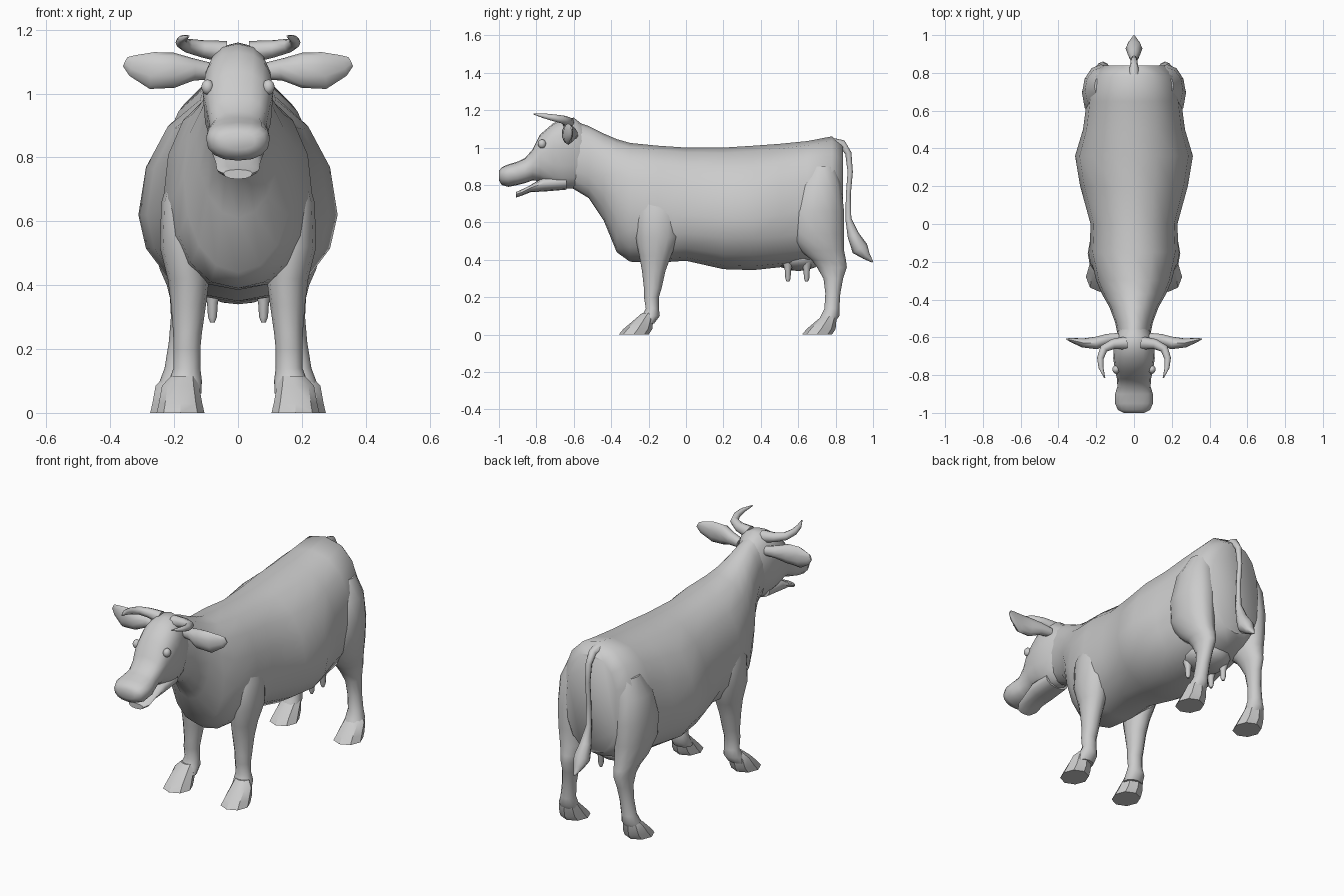
import bpy, bmesh, math
from mathutils import Vector


def loft(name, rings, mirror=False, angle=50):
    """Skin a list of point rings into a closed tube, optionally mirrored in x."""
    bm = bmesh.new()
    vs = [[bm.verts.new(p) for p in r] for r in rings]
    n = len(vs[0])
    for a, b in zip(vs, vs[1:]):
        for i in range(n):
            j = (i + 1) % n
            bm.faces.new((a[i], a[j], b[j], b[i]))
    bm.faces.new(vs[0])
    bm.faces.new(vs[-1])
    bmesh.ops.recalc_face_normals(bm, faces=bm.faces)
    return finish(name, bm, mirror, angle)


def finish(name, bm, mirror=False, angle=50):
    me = bpy.data.meshes.new(name)
    bm.to_mesh(me)
    bm.free()
    ob = bpy.data.objects.new(name, me)
    bpy.context.collection.objects.link(ob)
    bpy.ops.object.select_all(action='DESELECT')
    ob.select_set(True)
    bpy.context.view_layer.objects.active = ob
    bpy.ops.object.shade_smooth_by_angle(angle=math.radians(angle))
    if mirror:
        ob.modifiers.new("mirror", 'MIRROR').use_mirror_merge = False
    return ob


def sections(rows, n=16):
    """Upright cross-sections: y, top z, bottom z, half width, z of widest, squareness."""
    rings = []
    for y, zt, zb, w, zw, p in rows:
        ring = []
        for i in range(n):
            a = math.tau * i / n
            c, s = math.cos(a), math.sin(a)
            h = (zt - zw) if s > 0 else (zw - zb)
            ring.append(Vector((w * math.copysign(abs(c) ** p, c), y,
                                zw + h * math.copysign(abs(s) ** p, s))))
        rings.append(ring)
    return rings


def slices(rows, n=12):
    """Level cross-sections: z, centre x, radius x, front y, back y."""
    return [[Vector((x + rx * math.cos(math.tau * i / n),
                     (y0 + y1) / 2 + (y1 - y0) / 2 * math.sin(math.tau * i / n), z))
             for i in range(n)] for z, x, rx, y0, y1 in rows]


def tube(rows, side, n=10):
    """Sections along a path: x, y, z, radius along 'side', other radius."""
    pts = [Vector(r[:3]) for r in rows]
    rings = []
    for k, r in enumerate(rows):
        t = (pts[min(k + 1, len(pts) - 1)] - pts[max(k - 1, 0)]).normalized()
        s = Vector(side)
        u = (s - t * s.dot(t)).normalized()
        v = t.cross(u)
        rings.append([pts[k] + u * r[3] * math.cos(math.tau * i / n)
                      + v * r[4] * math.sin(math.tau * i / n) for i in range(n)])
    return rings


def ball(name, centre, radii, mirror=False):
    bm = bmesh.new()
    bmesh.ops.create_uvsphere(bm, u_segments=14, v_segments=8, radius=1)
    bmesh.ops.scale(bm, vec=radii, verts=bm.verts)
    bmesh.ops.translate(bm, vec=centre, verts=bm.verts)
    return finish(name, bm, mirror)


# Trunk and neck
loft("body", sections([
    (-0.62, 1.15, 0.79, 0.08, 0.95, 1),
    (-0.52, 1.115, 0.73, 0.10, 0.92, 1),
    (-0.44, 1.075, 0.61, 0.13, 0.85, 1),
    (-0.37, 1.045, 0.44, 0.17, 0.74, 0.95),
    (-0.30, 1.025, 0.39, 0.20, 0.68, 0.9),
    (-0.15, 1.01, 0.385, 0.235, 0.66, 0.9),
    (0.00, 1.00, 0.395, 0.23, 0.64, 0.95),
    (0.20, 1.00, 0.35, 0.285, 0.62, 1),
    (0.36, 1.01, 0.345, 0.312, 0.62, 1),
    (0.50, 1.02, 0.36, 0.27, 0.64, 0.9),
    (0.65, 1.035, 0.38, 0.25, 0.68, 0.85),
    (0.78, 1.06, 0.42, 0.225, 0.70, 0.85),
    (0.84, 1.01, 0.46, 0.16, 0.72, 0.85)]))

# Skull and muzzle
loft("head", sections([
    (-0.55, 1.12, 0.80, 0.08, 0.97, 1),
    (-0.60, 1.16, 0.78, 0.10, 1.00, 0.9),
    (-0.66, 1.155, 0.78, 0.108, 1.00, 0.85),
    (-0.71, 1.13, 0.79, 0.11, 1.00, 0.85),
    (-0.78, 1.07, 0.82, 0.10, 0.96, 0.85),
    (-0.82, 0.99, 0.825, 0.09, 0.91, 0.85),
    (-0.86, 0.945, 0.81, 0.088, 0.87, 0.85),
    (-0.90, 0.925, 0.80, 0.10, 0.86, 0.85),
    (-0.95, 0.91, 0.79, 0.10, 0.86, 0.85),
    (-0.985, 0.895, 0.80, 0.085, 0.855, 0.85),
    (-1.00, 0.875, 0.825, 0.055, 0.85, 0.85)]))

# Open lower jaw
loft("lower_jaw", sections([
    (-0.64, 0.86, 0.775, 0.075, 0.82, 0.9),
    (-0.76, 0.845, 0.765, 0.08, 0.81, 0.9),
    (-0.83, 0.80, 0.762, 0.07, 0.785, 0.9),
    (-0.88, 0.775, 0.742, 0.066, 0.76, 0.9),
    (-0.91, 0.762, 0.732, 0.045, 0.75, 0.9)], 12))

# Eyes, ears and horns
ball("eye", (0.095, -0.77, 1.02), (0.02, 0.022, 0.024), True)
loft("ear", tube([
    (0.08, -0.60, 1.07, 0.025, 0.025),
    (0.14, -0.61, 1.075, 0.035, 0.03),
    (0.20, -0.63, 1.073, 0.055, 0.035),
    (0.27, -0.63, 1.072, 0.058, 0.025),
    (0.33, -0.615, 1.088, 0.034, 0.012),
    (0.353, -0.61, 1.10, 0.016, 0.004)], (0, 0, 1)), True)
loft("horn", tube([
    (0.04, -0.63, 1.13, 0.035, 0.035),
    (0.11, -0.635, 1.14, 0.027, 0.027),
    (0.16, -0.66, 1.15, 0.022, 0.022),
    (0.178, -0.71, 1.16, 0.018, 0.018),
    (0.175, -0.76, 1.17, 0.013, 0.013),
    (0.155, -0.815, 1.18, 0.003, 0.003)], (0, 0, 1), 8), True)

# Front legs
loft("front_leg", slices([
    (0.76, 0.15, 0.06, -0.22, -0.08),
    (0.66, 0.165, 0.075, -0.27, -0.03),
    (0.52, 0.17, 0.075, -0.27, -0.04),
    (0.42, 0.155, 0.065, -0.25, -0.08),
    (0.34, 0.155, 0.055, -0.235, -0.11),
    (0.25, 0.158, 0.045, -0.225, -0.13),
    (0.20, 0.16, 0.042, -0.225, -0.145),
    (0.14, 0.16, 0.042, -0.215, -0.145),
    (0.10, 0.165, 0.052, -0.235, -0.14),
    (0.06, 0.17, 0.055, -0.26, -0.17)]), True)

# Hind legs with thigh and hock
loft("hind_leg", slices([
    (0.90, 0.15, 0.06, 0.66, 0.80),
    (0.80, 0.17, 0.09, 0.59, 0.83),
    (0.66, 0.175, 0.10, 0.54, 0.845),
    (0.54, 0.175, 0.09, 0.54, 0.845),
    (0.45, 0.17, 0.075, 0.61, 0.845),
    (0.40, 0.165, 0.058, 0.67, 0.855),
    (0.36, 0.165, 0.048, 0.70, 0.86),
    (0.30, 0.17, 0.04, 0.735, 0.84),
    (0.22, 0.18, 0.037, 0.745, 0.825),
    (0.14, 0.19, 0.04, 0.74, 0.82),
    (0.10, 0.195, 0.05, 0.72, 0.82),
    (0.06, 0.20, 0.052, 0.70, 0.79)]), True)

# Hooves flaring to the toe
for name, x, dy in (("front_hoof", 0.18, 0), ("hind_hoof", 0.20, 0.98)):
    loft(name, slices([
        (0.115, x - 0.01, 0.04, -0.235 + dy, -0.17 + dy),
        (0.085, x, 0.058, -0.27 + dy, -0.175 + dy),
        (0.03, x, 0.068, -0.335 + dy, -0.18 + dy),
        (0.00, x, 0.075, -0.36 + dy, -0.20 + dy)], 8), True, 35)

# Udder and teats
ball("udder", (0, 0.60, 0.41), (0.13, 0.13, 0.07))
for y in (0.545, 0.645):
    loft("teat", slices([
        (0.39, 0.08, 0.03, y - 0.03, y + 0.03),
        (0.345, 0.08, 0.017, y - 0.017, y + 0.017),
        (0.30, 0.08, 0.014, y - 0.014, y + 0.014),
        (0.283, 0.08, 0.007, y - 0.007, y + 0.007)], 8), True)

# Tail with tuft
loft("tail", tube([
    (0, 0.77, 1.035, 0.03, 0.02),
    (0, 0.835, 1.02, 0.022, 0.022),
    (0, 0.868, 0.97, 0.017, 0.017),
    (0, 0.878, 0.87, 0.014, 0.014),
    (0, 0.868, 0.75, 0.013, 0.013),
    (0, 0.868, 0.62, 0.016, 0.016),
    (0, 0.895, 0.53, 0.032, 0.032),
    (0, 0.93, 0.46, 0.045, 0.045),
    (0, 0.965, 0.42, 0.028, 0.022),
    (0, 0.998, 0.388, 0.004, 0.004)], (1, 0, 0), 8))
